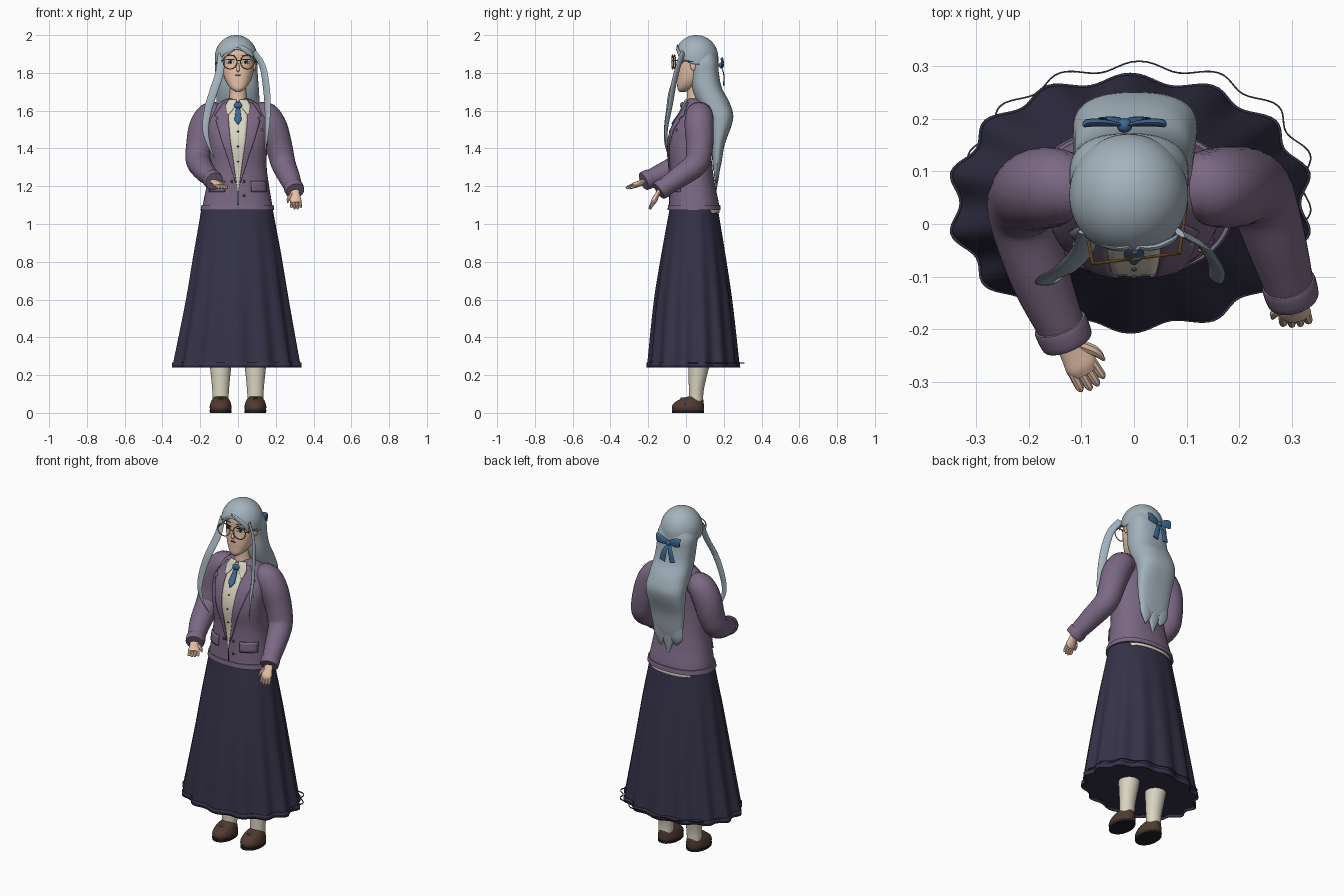
import bpy, bmesh
from math import sin, cos, pi, sqrt, copysign
from mathutils import Vector

cube = bpy.data.objects.get("Cube")
if cube:
    bpy.data.objects.remove(cube)


def material(name, r, g, b):
    m = bpy.data.materials.new(name)
    m.use_nodes = True
    m.diffuse_color = (r, g, b, 1)
    m.node_tree.nodes["Principled BSDF"].inputs["Base Color"].default_value = (r, g, b, 1)
    return m


HAIR = material("silver_hair", .37, .45, .51)
SKIN = material("skin", .80, .54, .40)
JACKET = material("purple_wool", .20, .14, .23)
SKIRT = material("navy_cloth", .035, .032, .064)
CREAM = material("cream_cloth", .70, .67, .54)
BLUE = material("blue_ribbon", .05, .14, .29)
BROWN = material("brown_leather", .08, .042, .03)
GOLD = material("brass", .35, .18, .04)
DARK = material("dark_trim", .015, .015, .02)
parts = []


def build(name, verts, faces, mat, thick=0, closed=True):
    mesh = bpy.data.meshes.new(name)
    mesh.from_pydata(verts, [], faces)
    mesh.materials.append(mat)
    if closed:
        bm = bmesh.new()
        bm.from_mesh(mesh)
        bmesh.ops.recalc_face_normals(bm, faces=bm.faces)
        bm.to_mesh(mesh)
        bm.free()
    ob = bpy.data.objects.new(name, mesh)
    bpy.context.collection.objects.link(ob)
    if thick:
        mod = ob.modifiers.new("thickness", "SOLIDIFY")
        mod.thickness = thick
    parts.append(ob)
    return ob


def skin(name, rings, mat, bottom=True, top=True, thick=0):
    n = len(rings[0])
    verts = [p for ring in rings for p in ring]
    faces = [(i * n + j, i * n + (j + 1) % n, (i + 1) * n + (j + 1) % n, (i + 1) * n + j)
             for i in range(len(rings) - 1) for j in range(n)]
    if bottom:
        faces.append(tuple(range(n)))
    if top:
        faces.append(tuple(range(len(verts) - n, len(verts))))
    return build(name, verts, faces, mat, thick)


def interp(keys, t):
    """Smooth cubic through keys whose first entry is the parameter."""
    i = max(k for k in range(len(keys) - 1) if k == 0 or keys[k][0] <= t)
    a, b = keys[i], keys[i + 1]
    p, q = keys[max(i - 1, 0)], keys[min(i + 2, len(keys) - 1)]
    h = b[0] - a[0]
    u = (t - a[0]) / h
    out = []
    for k in range(1, len(a)):
        ma = (b[k] - p[k]) / (b[0] - p[0]) * h
        mb = (q[k] - a[k]) / (q[0] - a[0]) * h
        d = b[k] - a[k]
        out.append(a[k] + u * (ma + u * (3 * d - 2 * ma - mb + u * (ma + mb - 2 * d))))
    return out


def loft(name, keys, mat, n=48, power=2.3, steps=24, wave=None, **kw):
    """Horizontal sections; each key is z, left, right, front, back."""
    rings = []
    for s in range(steps + 1):
        z = keys[0][0] + (keys[-1][0] - keys[0][0]) * s / steps
        x0, x1, y0, y1 = interp(keys, z)
        ring = []
        for j in range(n):
            a = 2 * pi * j / n
            m = wave(a, z) if wave else 1
            c, d = [copysign(abs(f) ** (2 / power), f) * m / 2 for f in (cos(a), sin(a))]
            ring.append(((x0 + x1) / 2 + (x1 - x0) * c, (y0 + y1) / 2 + (y1 - y0) * d, z))
        rings.append(ring)
    return skin(name, rings, mat, **kw)


def sweep(name, pts, mat, n=16, flat=1, side=(1, 0, 0), sub=6):
    """Tube along x, y, z, radius points, flattened across the side axis."""
    keys = [(i, *p) for i, p in enumerate(pts)]
    line = [interp(keys, s / sub) for s in range((len(pts) - 1) * sub + 1)]
    rings = []
    for i, (x, y, z, r) in enumerate(line):
        t = (Vector(line[min(i + 1, len(line) - 1)][:3]) - Vector(line[max(i - 1, 0)][:3])).normalized()
        u = Vector(side)
        u = (u - t * u.dot(t)).normalized()
        v = t.cross(u) * flat
        rings.append([Vector((x, y, z)) + (u * cos(2 * pi * j / n) + v * sin(2 * pi * j / n)) * r
                      for j in range(n)])
    return skin(name, rings, mat)


def front_y(keys, x, z, power=2.3):
    x0, x1, y0, y1 = interp(keys, z)
    u = min(abs((2 * x - x0 - x1) / (x1 - x0)), .97)
    return (y0 + y1) / 2 - (y1 - y0) / 2 * (1 - u ** power) ** (1 / power)


def patch(name, body, rows, off, mat, thick=.004, cols=6, sub=4):
    """Thin plate laid on the front of a lofted body; rows are z, left, right."""
    grid = []
    for i, (a, b) in enumerate(zip(rows, rows[1:])):
        for s in range(sub + (i == len(rows) - 2)):
            z, x0, x1 = [p + (q - p) * s / sub for p, q in zip(a, b)]
            xs = [x0 + (x1 - x0) * j / cols for j in range(cols + 1)]
            grid.append([(x, front_y(body, x, z) - off, z) for x in xs])
    w = cols + 1
    faces = [(i * w + j, i * w + w + j, i * w + w + j + 1, i * w + j + 1)
             for i in range(len(grid) - 1) for j in range(cols)]
    return build(name, [p for g in grid for p in g], faces, mat, thick, closed=False)


def mirror(rows):
    return [(z, -b, -a) for z, a, b in rows]


def oval(cx, cz, rx, rz):
    return [(cz + rz * cos(pi * i / 8), cx - rx * sin(pi * i / 8) - .001, cx + rx * sin(pi * i / 8) + .001)
            for i in range(9)]


def ball(name, loc, scale, mat):
    bpy.ops.mesh.primitive_uv_sphere_add(segments=20, ring_count=12, radius=1, location=loc)
    ob = bpy.context.object
    ob.name, ob.scale = name, scale
    ob.data.materials.append(mat)
    parts.append(ob)


# Pleated skirt, closed underneath, with a loose hem trim
def pleats(a, z):
    return 1 + .045 * (1.1 - z) * cos(14 * (a - pi / 2))


skirt = [(.255, -.34, .325, -.197, .275), (.6, -.275, .268, -.165, .24),
         (.85, -.235, .228, -.127, .205), (1.09, -.192, .182, -.085, .167)]
loft("skirt", skirt, SKIRT, n=168, power=2.1, wave=pleats)
hem = [(z, -.344, .33, -.199, .278) for z in (.24, .268)]
loft("skirt_hem", hem, SKIRT, n=168, power=2.1, steps=1, wave=pleats, bottom=False, top=False, thick=.005)
trim = [(z, -.312, .332, -.15, .302) for z in (.262, .268)]
loft("hem_trim", trim, SKIRT, n=168, power=2.1, steps=1, wave=pleats, bottom=False, top=False, thick=.003)

# Stockings and shoes
for side, s in (("left", 1), ("right", -1)):
    c = s * .092
    loft(side + "_stocking", [(.05, c - .042, c + .042, .015, .09), (.12, c - .044, c + .044, .015, .094),
                              (.28, c - .06, c + .06, .012, .132)], CREAM, n=24, power=2)
    loft(side + "_shoe", [(.01, c - .054, c + .054, -.07, .093), (.03, c - .058, c + .058, -.075, .095),
                          (.05, c - .054, c + .054, -.065, .094), (.068, c - .047, c + .047, -.04, .092),
                          (.08, c - .038, c + .038, -.01, .088), (.088, c - .03, c + .03, .015, .08)],
         BROWN, n=32, power=2.1)
    loft(side + "_sole", [(0, c - .057, c + .057, -.074, .095), (.014, c - .058, c + .058, -.075, .096)],
         DARK, n=32, steps=1, power=2.1)
    sweep(side + "_shoe_strap", [(c - .05, .0, .045, .012), (c, -.018, .077, .012), (c + .05, .0, .045, .012)],
          BROWN, n=10, flat=.5, side=(0, 1, 0))

# Jacket body
torso = [(1.075, -.19, .185, -.092, .178), (1.12, -.183, .178, -.088, .172), (1.2, -.167, .165, -.085, .155),
         (1.3, -.152, .152, -.085, .14), (1.42, -.155, .155, -.095, .13), (1.52, -.162, .162, -.07, .13),
         (1.6, -.145, .145, -.02, .128), (1.645, -.095, .095, .0, .115), (1.665, -.05, .05, .01, .1)]
loft("jacket_body", torso, JACKET, n=64, steps=48)
band = [(1.074, -.198, .192, -.098, .184), (1.1, -.193, .188, -.095, .181)]
loft("jacket_hem", band, JACKET, n=64, steps=2)
loft("shirt_tail", [(1.058, -.165, .16, -.05, .177), (1.08, -.165, .16, -.05, .177)], CREAM, steps=1)

# Shirt front, tie and jacket details
patch("shirt_front", torso, [(1.645, -.05, .05), (1.55, -.052, .052), (1.4, -.036, .036),
                             (1.25, -.013, .013), (1.17, -.001, .001)], .004, CREAM)
lapel = [(1.645, .045, .075), (1.575, .05, .125), (1.56, .05, .105), (1.55, .05, .118),
         (1.45, .042, .09), (1.35, .027, .055), (1.22, .008, .015)]
collar = [(1.66, .008, .05), (1.625, .012, .066), (1.58, .05, .056)]
flap = [(1.228, .07, .152), (1.17, .072, .154)]
for side, f in (("left", list), ("right", mirror)):
    patch(side + "_lapel", torso, f(lapel), .009, JACKET, thick=.007)
    patch(side + "_collar", torso, f(collar), .012, CREAM)
    patch(side + "_pocket_flap", torso, f(flap), .010, JACKET, thick=.009)
patch("tie", torso, [(1.615, -.01, .01), (1.555, -.019, .019), (1.53, -.002, .002)], .013, BLUE, thick=.007)
ball("tie_knot", (0, front_y(torso, 0, 1.628) - .012, 1.628), (.022, .012, .017), BLUE)
patch("jacket_opening", torso, [(1.2, -.002, .002), (1.1, -.002, .002)], .002, DARK)
for x, z, mat, r in ((0, 1.49, BROWN, .005), (0, 1.41, BROWN, .005), (0, 1.33, BROWN, .005),
                     (.032, 1.225, BROWN, .007), (-.032, 1.225, BROWN, .007), (.032, 1.15, BROWN, .007),
                     (.128, 1.5, GOLD, .007)):
    ball("button", (x, front_y(torso, x, z) - .005, z), (r, .004, r), mat)


# Arms: sleeve, cuff and hand
def hand(name, wrist, along, across, thumb):
    w, d, s = Vector(wrist), Vector(along).normalized(), Vector(across).normalized()

    def at(f, g, r):
        return (*(w + d * f + s * g), r)
    sweep(name + "_palm", [at(-.02, 0, .022), at(.02, 0, .027), at(.045, 0, .031), at(.062, 0, .025)],
          SKIN, n=14, flat=.5, side=s)
    for k in range(4):
        g = (k - 1.5) * .0145
        tip = .102 - .007 * abs(k - 1.5)
        sweep(name + "_finger", [at(.045, g, .009), at(.075, g * 1.08, .0085), at(tip - .006, g * 1.12, .007),
                                 at(tip, g * 1.12, .002)], SKIN, n=8, sub=3)
    sweep(name + "_thumb", [at(.005, thumb * .015, .011), at(.035, thumb * .036, .010), at(.06, thumb * .043, .003)],
          SKIN, n=8, side=s)


arms = {"left": [(.10, .07, 1.58, .06), (.145, .07, 1.572, .074), (.185, .07, 1.51, .077), (.217, .072, 1.41, .071),
                 (.24, .053, 1.32, .065), (.27, -.035, 1.25, .057), (.3, -.135, 1.18, .045)],
        "right": [(-.10, .07, 1.58, .06), (-.145, .07, 1.572, .074), (-.183, .066, 1.51, .077),
                  (-.203, .052, 1.41, .072), (-.21, .015, 1.335, .066), (-.178, -.1, 1.28, .057),
                  (-.13, -.215, 1.23, .043)]}
for side, pts in arms.items():
    sweep(side + "_sleeve", pts, JACKET, n=28, side=(1, .3, 0))
    end = Vector(pts[-1][:3])
    d = (end - Vector(pts[-2][:3])).normalized()
    sweep(side + "_cuff", [(*(end + d * f), r) for f, r in ((-.03, .047), (-.026, .052), (.008, .05), (.012, .042))],
          JACKET, n=28, side=(1, .3, 0), sub=3)
hand("left_hand", (.302, -.147, 1.165), (.06, -.45, -.85), (1, .1, 0), -1)
hand("right_hand", (-.122, -.232, 1.222), (.45, -.75, -.32), (.83, .5, 0), 1)

# Head, neck and face
head = [(1.7, -.012, .012, -.035, .0), (1.715, -.036, .036, -.045, .03), (1.75, -.062, .062, -.046, .08),
        (1.8, -.079, .079, -.045, .12), (1.86, -.087, .087, -.04, .14), (1.92, -.083, .083, -.036, .145),
        (1.96, -.06, .06, -.01, .12), (1.98, -.02, .02, .03, .08)]
loft("head", head, SKIN, n=48, steps=40)
loft("neck", [(1.63, -.052, .052, .0, .1), (1.68, -.045, .045, .005, .09), (1.75, -.045, .045, .005, .09)],
     SKIN, n=24, power=2)
sweep("nose", [(0, -.034, 1.855, .005), (0, -.044, 1.83, .008), (0, -.048, 1.816, .009), (0, -.04, 1.807, .005)],
      SKIN, n=12)
patch("mouth", head, oval(0, 1.788, .015, .004), .003, BROWN)
for side, s in (("left", 1), ("right", -1)):
    x = s * .042
    patch(side + "_eye", head, oval(x, 1.858, .019, .011), .002, CREAM)
    patch(side + "_iris", head, oval(x, 1.858, .009, .01), .004, BLUE)
    patch(side + "_pupil", head, oval(x, 1.858, .004, .005), .006, DARK)
    patch(side + "_lash", head, oval(x, 1.87, .023, .003), .005, DARK)
    patch(side + "_brow", head, oval(x, 1.893, .022, .002), .004, BROWN)
    ball(side + "_ear", (s * .086, .04, 1.84), (.01, .018, .028), SKIN)

# Round spectacles
for x, y in ((-.042, -.071), (.05, -.06)):
    bpy.ops.mesh.primitive_torus_add(location=(x, y, 1.858), rotation=(pi / 2, 0, .12), major_radius=.037,
                                     minor_radius=.0027, major_segments=32, minor_segments=8)
    rim = bpy.context.object
    rim.name = "spectacle_rim"
    rim.data.materials.append(GOLD)
    parts.append(rim)
for name, a, b in (("bridge", (-.006, -.068, 1.865), (.014, -.065, 1.865)),
                   ("right_temple", (-.079, -.073, 1.866), (-.1, .04, 1.86)),
                   ("left_temple", (.086, -.055, 1.866), (.1, .04, 1.86))):
    sweep("spectacle_" + name, [(*a, .003), (*b, .003)], GOLD, n=8, side=(0, 0, 1))

# Hair cap with an arched fringe
rows = []
for i in range(25):
    lift = sin(pi / 2 * min(i / 24, .985))
    row = []
    for j in range(64):
        a = 2 * pi * j / 64
        low = 1.845 + .08 * max(0, -sin(a)) ** 2
        z = low + (2 - low) * lift
        r = sqrt(max(0, 1 - (max(z - 1.88, 0) / .12) ** 2))
        row.append((-.01 + .113 * r * cos(a), .055 + .116 * r * sin(a), z))
    rows.append(row)
skin("hair_cap", rows, HAIR, bottom=False, thick=.006)
for s in (1, -1):
    sweep("fringe_lock", [(s * .005, -.045, 1.94, .012), (s * .04, -.044, 1.922, .014),
                          (s * .07, -.032, 1.895, .013), (s * .086, -.018, 1.85, .003)],
          HAIR, n=12, flat=.4, side=(0, 0, 1))

# Long back hair ending in pointed locks
loft("back_hair", [(1.28, -.075, .08, .145, .178), (1.32, -.09, .095, .14, .187), (1.42, -.105, .11, .135, .205),
                   (1.56, -.115, .12, .115, .25), (1.64, -.115, .115, .06, .232), (1.72, -.115, .11, .03, .19),
                   (1.8, -.12, .104, .02, .174), (1.86, -.121, .102, .01, .17), (1.92, -.095, .08, .02, .15)],
     HAIR, power=2.5, steps=40)
for x, drop in ((-.05, 1.23), (.0, 1.17), (.05, 1.21)):
    sweep("hair_tip", [(x, .17, 1.37, .045), (x, .163, 1.28, .042), (x + .005, .16, drop, .002)],
          HAIR, n=14, flat=.38)

# Loose front strands
sweep("right_strand", [(-.088, -.015, 1.9, .018), (-.098, -.05, 1.8, .022), (-.13, -.085, 1.7, .022),
                       (-.16, -.1, 1.6, .02), (-.172, -.112, 1.5, .016), (-.155, -.11, 1.42, .009),
                       (-.125, -.09, 1.35, .002)], HAIR, n=12, flat=.3)
sweep("left_strand", [(.085, -.015, 1.91, .018), (.128, -.04, 1.84, .02), (.148, -.065, 1.74, .022),
                      (.157, -.085, 1.62, .02), (.153, -.105, 1.5, .014), (.143, -.1, 1.38, .002)],
      HAIR, n=12, flat=.3, side=(.8, -.6, 0))

# Ribbon bow
ball("bow_knot", (-.018, .187, 1.84), (.015, .014, .016), BLUE)
for s in (1, -1):
    sweep("bow_loop", [(-.018, .187, 1.84, .008), (-.018 + s * .035, .192, 1.85, .022),
                       (-.018 + s * .068, .192, 1.858, .026), (-.018 + s * .074, .19, 1.858, .018)],
          BLUE, n=14, flat=.3, side=(0, 0, 1))
    sweep("bow_tail", [(-.018, .187, 1.835, .008), (-.018 + s * .02, .2, 1.79, .015),
                       (-.018 + s * .034, .2, 1.735, .018)], BLUE, n=10, flat=.2)

# Smooth shading
bpy.ops.object.select_all(action="DESELECT")
for ob in parts:
    ob.select_set(True)
bpy.context.view_layer.objects.active = parts[0]
bpy.ops.object.shade_smooth_by_angle(angle=.7)
